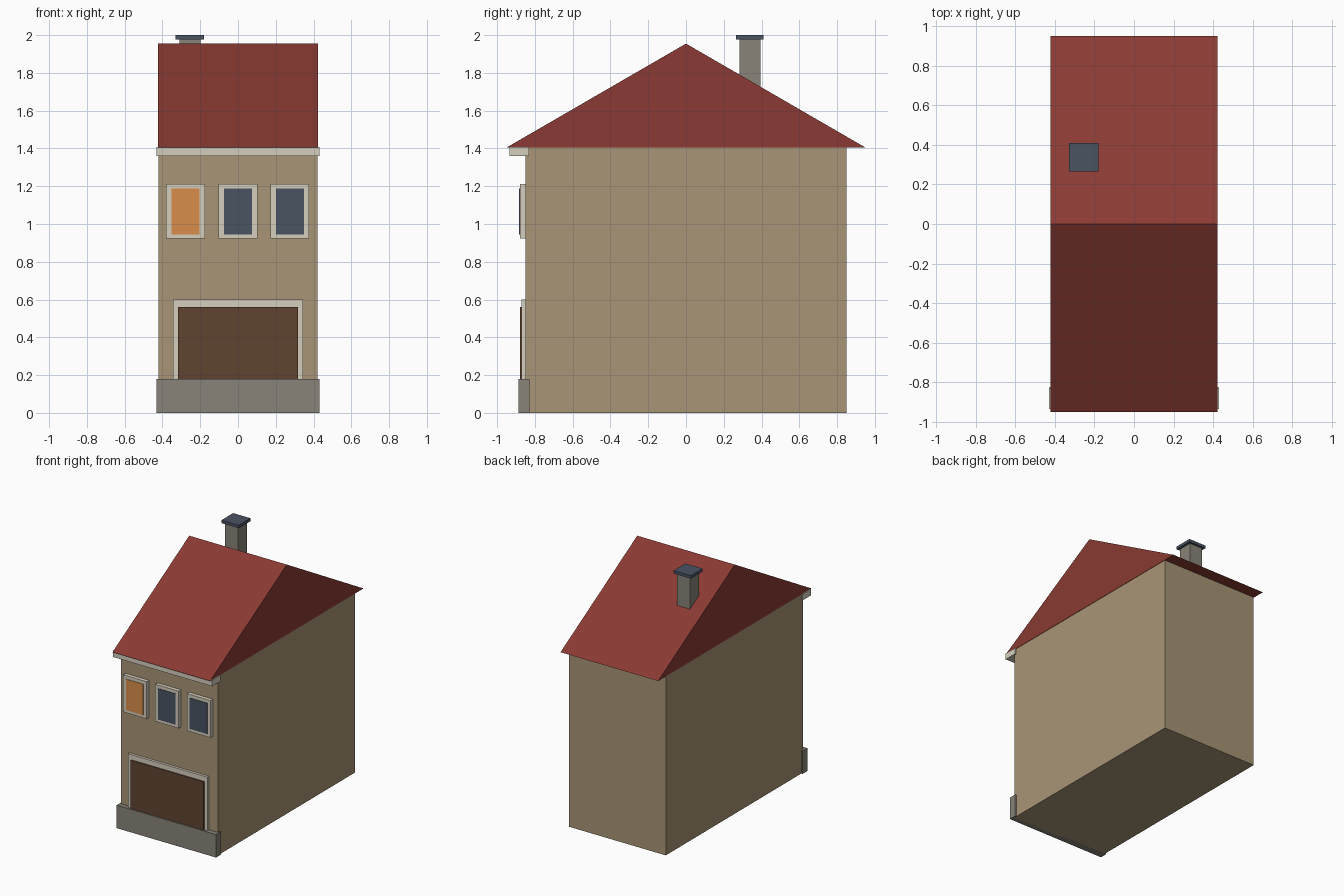
import bpy, bmesh

if "Cube" in bpy.data.objects:
    bpy.data.objects.remove(bpy.data.objects["Cube"])


def material(name, rgb):
    lin = [((c / 255 + 0.055) / 1.055) ** 2.4 for c in rgb]
    m = bpy.data.materials.new(name)
    m.diffuse_color = (*lin, 1)
    m.use_nodes = True
    m.node_tree.nodes["Principled BSDF"].inputs["Base Color"].default_value = m.diffuse_color
    return m


WALL = material("tan wall", (168, 149, 118))
ROOF = material("red roof tile", (138, 58, 51))
TRIM = material("pale trim", (214, 207, 189))
STONE = material("grey stone", (136, 132, 120))
GLASS = material("slate blue", (74, 83, 98))
LIT = material("lit orange glass", (217, 141, 75))
WOOD = material("brown door", (96, 68, 48))


def finish(name, bm, mat):
    bmesh.ops.recalc_face_normals(bm, faces=bm.faces)
    me = bpy.data.meshes.new(name)
    bm.to_mesh(me)
    bm.free()
    me.materials.append(mat)
    ob = bpy.data.objects.new(name, me)
    bpy.context.collection.objects.link(ob)
    return ob


def box(name, x, y, z, mat):
    """Box from (min, max) ranges."""
    bm = bmesh.new()
    bmesh.ops.create_cube(bm, size=1)
    for v in bm.verts:
        v.co = [r[0] if c < 0 else r[1] for c, r in zip(v.co, (x, y, z))]
    return finish(name, bm, mat)


def prism(name, profile, axis, lo, hi, mat):
    """Extrude a 2D profile along x (profile = y,z) or y (profile = x,z)."""
    bm = bmesh.new()
    pts = [(lo, a, b) if axis == "x" else (a, lo, b) for a, b in profile]
    face = bm.faces.new([bm.verts.new(p) for p in pts])
    ext = bmesh.ops.extrude_face_region(bm, geom=[face])
    d = (hi - lo, 0, 0) if axis == "x" else (0, hi - lo, 0)
    moved = [g for g in ext["geom"] if isinstance(g, bmesh.types.BMVert)]
    bmesh.ops.translate(bm, verts=moved, vec=d)
    return finish(name, bm, mat)


# Main masses
box("walls", (-0.42, 0.42), (-0.85, 0.85), (0, 1.406), WALL)
prism("roof", [(-0.95, 1.405), (0.95, 1.405), (0, 1.955)], "x", -0.423, 0.423, ROOF)

# Front plinth and cornice
box("plinth", (-0.431, 0.431), (-0.887, -0.828), (0, 0.18), STONE)
box("cornice", (-0.431, 0.431), (-0.935, -0.83), (1.36, 1.408), TRIM)

# Wide door with its surround
box("door_frame", (-0.345, 0.345), (-0.87, -0.84), (0.17, 0.6), TRIM)
box("door", (-0.317, 0.317), (-0.878, -0.869), (0.17, 0.56), WOOD)

# Upper windows
for i, (cx, pane) in enumerate([(-0.278, LIT), (0, GLASS), (0.275, GLASS)]):
    box(f"window_frame_{i}", (cx - 0.102, cx + 0.102), (-0.88, -0.84), (0.922, 1.213), TRIM)
    box(f"window_pane_{i}", (cx - 0.075, cx + 0.075), (-0.884, -0.878), (0.945, 1.187), pane)

# Chimney on the rear slope
box("chimney", (-0.311, -0.199), (0.282, 0.395), (1.65, 1.98), STONE)
box("chimney_cap", (-0.33, -0.18), (0.266, 0.411), (1.977, 2.0), GLASS)
